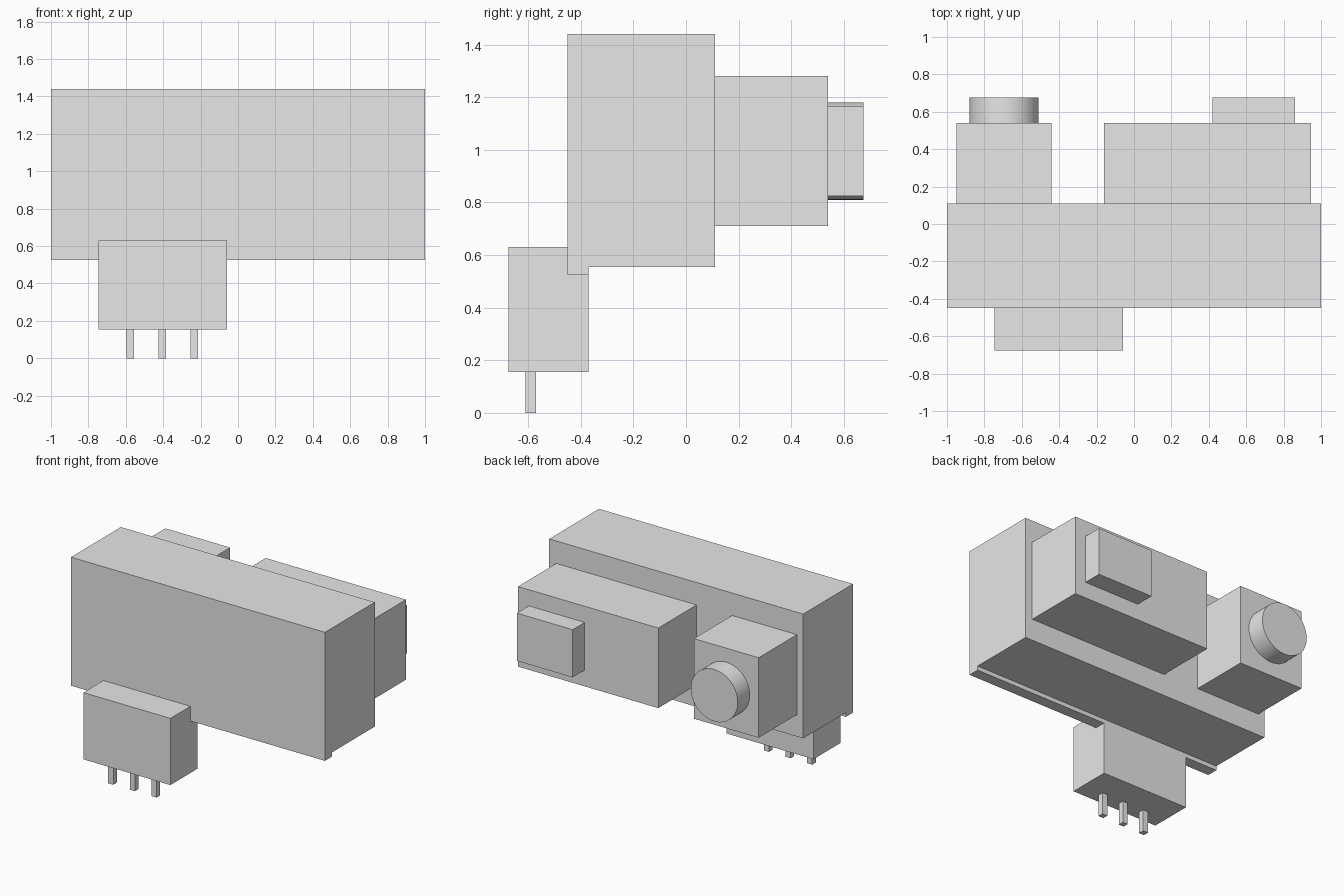
import bpy
import bmesh
import math
from mathutils import Matrix, Vector

default = bpy.data.objects.get("Cube")
if default:
    bpy.data.objects.remove(default, do_unlink=True)

# Single plain grey for the whole model
grey = bpy.data.materials.new("light_grey")
grey.use_nodes = True
color = (0.8, 0.8, 0.8, 1)
grey.diffuse_color = color
grey.node_tree.nodes["Principled BSDF"].inputs["Base Color"].default_value = color


def finish(name, bm):
    bmesh.ops.recalc_face_normals(bm, faces=bm.faces)
    mesh = bpy.data.meshes.new(name)
    bm.to_mesh(mesh)
    bm.free()
    mesh.materials.append(grey)
    obj = bpy.data.objects.new(name, mesh)
    bpy.context.collection.objects.link(obj)
    return obj


def box(name, x, y, z):
    """Box spanning the given (low, high) ranges."""
    bm = bmesh.new()
    spans = (x, y, z)
    size = Vector([b - a for a, b in spans])
    center = Vector([(a + b) / 2 for a, b in spans])
    bmesh.ops.create_cube(bm, size=1, matrix=Matrix.Translation(center) @ Matrix.Diagonal(size).to_4x4())
    return finish(name, bm)


# Housing: a side profile with a shallow front lip, extruded across x
profile = [(-0.45, 0.525), (-0.37, 0.525), (-0.37, 0.555),
           (0.11, 0.555), (0.11, 1.44), (-0.45, 1.44)]
bm = bmesh.new()
face = bm.faces.new([bm.verts.new((-1, y, z)) for y, z in profile])
side = bmesh.ops.extrude_face_region(bm, geom=[face])
bmesh.ops.translate(bm, vec=(2, 0, 0), verts=[v for v in side["geom"] if isinstance(v, bmesh.types.BMVert)])
finish("housing", bm)

# Rear blocks
rear_y, rear_z = (0.11, 0.54), (0.71, 1.28)
box("rear_block_small", (-0.95, -0.44), rear_y, rear_z)
box("rear_block_large", (-0.16, 0.945), rear_y, rear_z)

# Rectangular button on the large block
tip_y = (0.54, 0.675)
box("rectangular_button", (0.42, 0.86), tip_y, (0.825, 1.165))

# Round knob on the small block
bm = bmesh.new()
place = Matrix.Translation((-0.695, sum(tip_y) / 2, 0.995)) @ Matrix.Rotation(math.pi / 2, 4, "X")
bmesh.ops.create_cone(bm, cap_ends=True, segments=64, radius1=0.185, radius2=0.185,
                      depth=tip_y[1] - tip_y[0], matrix=place)
knob = finish("round_knob", bm)
bpy.ops.object.select_all(action="DESELECT")
knob.select_set(True)
bpy.context.view_layer.objects.active = knob
bpy.ops.object.shade_smooth_by_angle(angle=math.radians(30))

# Front connector with three square pins
box("connector", (-0.745, -0.06), (-0.675, -0.37), (0.155, 0.63))
for i in range(3):
    x = -0.575 + 0.17 * i
    box(f"pin_{i + 1}", (x - 0.02, x + 0.02), (-0.61, -0.57), (0, 0.155))
